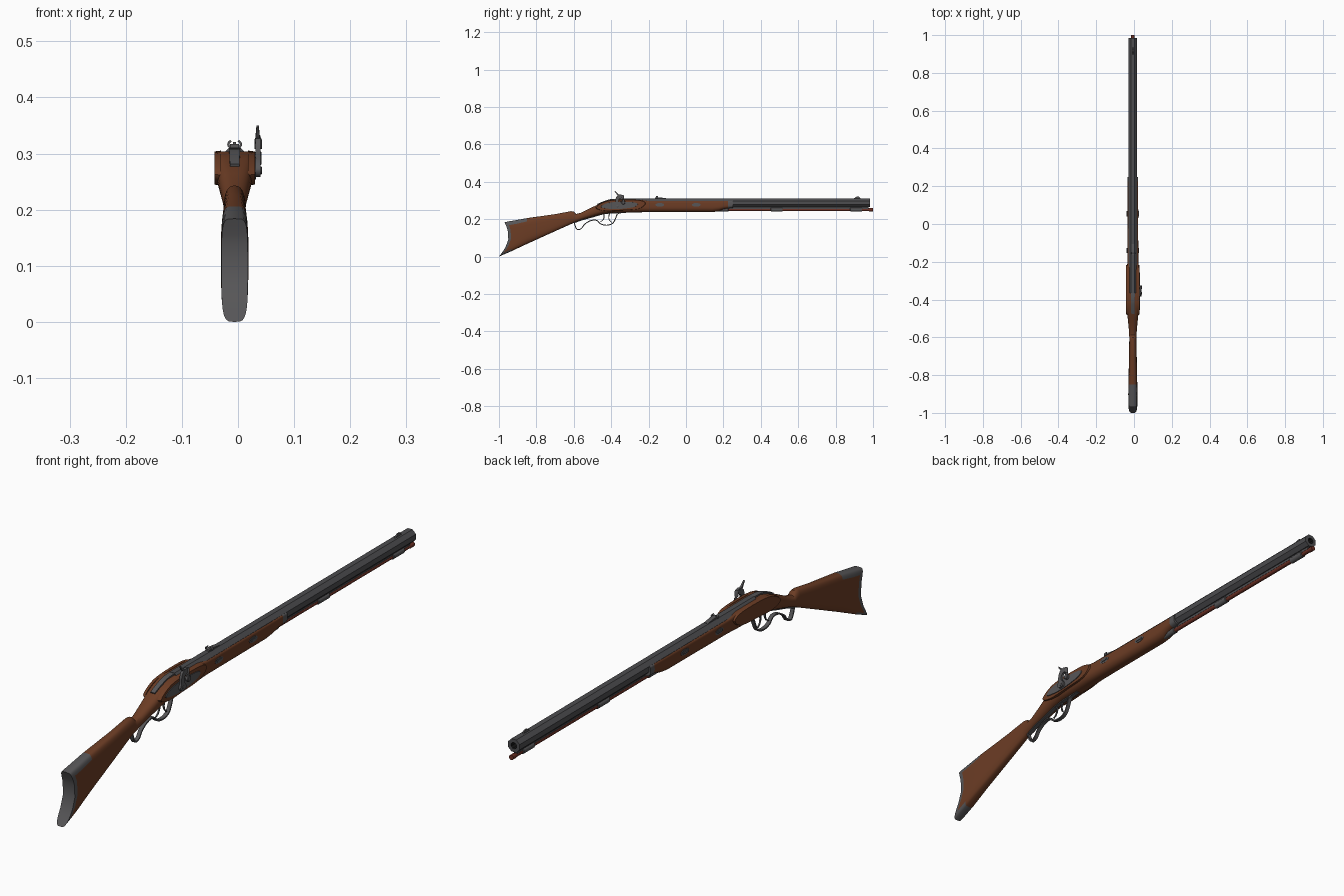
import bpy, bmesh, math
from mathutils import Vector

if "Cube" in bpy.data.objects:
    bpy.data.objects.remove(bpy.data.objects["Cube"])

CX = -0.006  # the gun's centre plane (the hammer sticks out to the right)


def material(name, rgb):
    m = bpy.data.materials.new(name)
    m.diffuse_color = (*rgb, 1)
    m.use_nodes = True
    m.node_tree.nodes["Principled BSDF"].inputs["Base Color"].default_value = m.diffuse_color
    return m


WOOD = material("walnut wood", (0.150, 0.046, 0.018))
STEEL = material("steel fittings", (0.095, 0.093, 0.097))
BARREL = material("barrel steel", (0.075, 0.075, 0.080))
ROD = material("red rod wood", (0.150, 0.030, 0.018))
DARK = material("dark bore", (0.008, 0.008, 0.008))


def make(name, verts, faces, mats, angle=35):
    me = bpy.data.meshes.new(name)
    me.from_pydata([(x + CX, y, z) for x, y, z in verts], [], faces)
    for m in mats:
        me.materials.append(m)
    bm = bmesh.new()
    bm.from_mesh(me)
    bmesh.ops.remove_doubles(bm, verts=bm.verts, dist=1e-6)
    bmesh.ops.recalc_face_normals(bm, faces=bm.faces)
    bm.to_mesh(me)
    bm.free()
    ob = bpy.data.objects.new(name, me)
    bpy.context.collection.objects.link(ob)
    bpy.ops.object.select_all(action='DESELECT')
    ob.select_set(True)
    bpy.context.view_layer.objects.active = ob
    bpy.ops.object.shade_smooth_by_angle(angle=math.radians(angle))
    return ob


def spline(pts, closed=False, k=5):
    """Smooth curve through 2D points."""
    p = [Vector(q) for q in pts]
    n = len(p)
    out = []
    for i in range(n if closed else n - 1):
        if closed:
            a, b, c, d = (p[(i + j) % n] for j in (-1, 0, 1, 2))
        else:
            a, b, c, d = p[max(i - 1, 0)], p[i], p[i + 1], p[min(i + 2, n - 1)]
        for s in range(k):
            t = s / k
            out.append(0.5 * (2 * b + (c - a) * t + (2 * a - 5 * b + 4 * c - d) * t * t
                              + (3 * b - a - 3 * c + d) * t ** 3))
    return out if closed else out + [p[-1]]


def plate(name, pts, x0, x1, mat, smooth=True, inset=1.0):
    """Side-view outline (y, z) extruded along x; inset shrinks the x1 face."""
    p = spline(pts, True, 4) if smooth else [Vector(q) for q in pts]
    n = len(p)
    c = sum(p, Vector((0, 0))) / n
    verts = [(x0, q.x, q.y) for q in p] + [(x1, *(c + (q - c) * inset)) for q in p]
    faces = [list(range(n)), list(range(n, 2 * n))]
    faces += [(i, (i + 1) % n, n + (i + 1) % n, n + i) for i in range(n)]
    return make(name, verts, faces, [mat])


def strap(name, pts, thick, width, mat, plane="yz", at=0.0, tip=1.0):
    """Flat band following a 2D path; tip scales the section at the far end."""
    p = spline(pts)
    n = len(p)
    verts, faces = [], []
    for i, q in enumerate(p):
        d = (p[min(i + 1, n - 1)] - p[max(i - 1, 0)]).normalized()
        k = 1 + (tip - 1) * i / (n - 1)
        nrm = Vector((-d.y, d.x)) * thick / 2 * k
        for s, w in ((1, -1), (1, 1), (-1, 1), (-1, -1)):
            r, o = q + nrm * s, at + w * width / 2 * k
            verts.append((o, r.x, r.y) if plane == "yz" else (r.x, o, r.y))
    for i in range(n - 1):
        faces += [(4 * i + j, 4 * i + (j + 1) % 4, 4 * i + 4 + (j + 1) % 4, 4 * i + 4 + j) for j in range(4)]
    faces += [(0, 1, 2, 3), tuple(range(4 * n - 4, 4 * n))]
    return make(name, verts, faces, [mat])


def lathe(name, prof, n, origin, mats, axis="y", turn=0.0):
    """Revolve (distance, radius) pairs about an axis through origin."""
    verts, faces = [], []
    for d, r in prof:
        for j in range(n):
            a = 2 * math.pi * j / n + turn
            u, v = max(r, 1e-5) * math.cos(a), max(r, 1e-5) * math.sin(a)
            off = {"y": (u, d, v), "x": (d, u, v), "z": (u, v, d)}[axis]
            verts.append([o + f for o, f in zip(origin, off)])
    for i in range(len(prof) - 1):
        faces += [(i * n + j, i * n + (j + 1) % n, (i + 1) * n + (j + 1) % n, (i + 1) * n + j) for j in range(n)]
    faces += [tuple(range(n)), tuple(range(len(prof) * n - n, len(prof) * n))]
    return make(name, verts, faces, mats)


# Stock sections: y, bottom, top, half width, top squareness, bottom squareness, butt curve
SECTIONS = [
    (-.970, .000, .184, .0235, 5, 4, 1), (-.955, .007, .187, .024, 5, 4, 1),
    (-.915, .028, .194, .0245, 4.5, 4, .7), (-.850, .068, .206, .0235, 4, 3.5, 0),
    (-.70, .136, .227, .0205, 3, 3, 0), (-.615, .174, .243, .019, 2.3, 2.5, 0),
    (-.600, .180, .241, .019, 2.2, 2.5, 0), (-.588, .185, .228, .0195, 2.2, 2.4, 0),
    (-.56, .196, .235, .021, 2.2, 2.3, 0), (-.50, .213, .265, .027, 2.5, 2.3, 0),
    (-.446, .228, .290, .032, 4, 2.4, 0), (-.40, .234, .304, .033, 7, 2.5, 0),
    (-.25, .237, .304, .032, 7, 2.5, 0), (-.20, .238, .298, .029, 7, 2.4, 0),
    (.14, .238, .298, .0275, 7, 2.3, 0), (.175, .243, .298, .0275, 7, 2.3, 0),
    (.20, .253, .298, .0275, 7, 2.6, 0), (.225, .258, .298, .0275, 7, 3, 0),
    (.250, .260, .298, .0275, 7, 3, 0)]
N = 32
verts, faces, rows = [], [], []
for y0, zb, zt, w, et, eb, k in SECTIONS:
    for j in range(N):
        a = 2 * math.pi * j / N
        c, s = math.cos(a), math.sin(a)
        e = et if s > 0 else eb
        v = math.copysign(abs(s) ** (2 / e), s)
        h = (v + 1) / 2
        curve = -.03 * (1 - h) + .035 * math.sin(math.pi * h)
        verts.append((w * math.copysign(abs(c) ** (2 / e), c), y0 + k * curve, zb + (zt - zb) * h))
for i in range(len(SECTIONS) - 1):
    for j in range(N):
        faces.append((i * N + j, i * N + (j + 1) % N, (i + 1) * N + (j + 1) % N, (i + 1) * N + j))
        s = math.sin(2 * math.pi * (j + .5) / N)
        metal = i == 0 or i == len(SECTIONS) - 2 or (i < 3 and s > .5) or (i < 2 and s < -.75)
        rows.append(int(metal))
# hollow butt end in strips, plus the nose end
for j in range(-N // 4, N // 4):
    faces.append((j % N, (j + 1) % N, (N // 2 - j - 1) % N, (N // 2 - j) % N)
                 if -N // 4 < j < N // 4 - 1 else
                 (((j + 1) % N, (N // 2 - j - 1) % N, j % N) if j < 0 else
                  (j % N, (j + 1) % N, (N // 2 - j) % N)))
    rows.append(1)
faces.append(tuple(range(len(verts) - N, len(verts))))
rows.append(1)
stock = make("stock", verts, faces, [WOOD, STEEL])
for f, m in zip(stock.data.polygons, rows):
    f.material_index = m

# Raised wood panels on both sides of the lock
PANEL = [(-.485, .262), (-.44, .293), (-.37, .304), (-.25, .303), (-.212, .285),
         (-.25, .255), (-.35, .247), (-.44, .244)]
for side, sx in (("left", -1), ("right", 1)):
    plate(side + "_lock_panel", PANEL, sx * .024, sx * .036, WOOD, inset=.95)

# Octagonal barrel with bore, under-rib and breech tang
R = .023 / math.cos(math.pi / 8)
barrel = lathe("barrel", [(-.365, R), (.985, R), (.985, .0115), (.90, .0115)],
               8, (0, 0, .288), [BARREL, DARK], turn=math.pi / 8)
for f in barrel.data.polygons:
    if f.center.y > .89 and all(math.hypot(barrel.data.vertices[v].co.x - CX,
                                barrel.data.vertices[v].co.z - .288) < .012 for v in f.vertices):
        f.material_index = 1
plate("under_rib", [(.2, .256), (.975, .256), (.975, .268), (.2, .268)], -.006, .006, BARREL, False)
strap("breech_tang", [(-.34, .307), (-.40, .305), (-.44, .2935), (-.475, .279)], .006, .021, STEEL, tip=.8)

# Ramrod and its ferrules
lathe("ramrod", [(.15, .0075), (.975, .0075), (.98, .009), (1.0, .009)], 16, (0, 0, .251), [ROD])
for i, y in enumerate((.195, .485, .91)):
    lathe(f"ferrule_{i}", [(-.032, .009), (-.03, .0112), (.03, .0112), (.032, .009)], 16, (0, y, .252), [STEEL])

# Wedge plates in the fore-end
for i, y in enumerate((-.14, .055)):
    for sx in (-1, 1):
        oval = [(y + .023 * math.cos(a), .277 + .010 * math.sin(a)) for a in [k * math.pi / 6 for k in range(12)]]
        plate(f"wedge_plate_{i}_{sx}", oval, sx * .024, sx * .0295, STEEL)
    plate(f"wedge_{i}", [(y - .014, .274), (y + .014, .274), (y + .014, .281), (y - .014, .281)],
          -.033, .032, STEEL, False)

# Sights
plate("rear_sight_base", [(-.165, .309), (-.105, .309), (-.105, .312), (-.14, .317), (-.165, .317)],
      -.008, .008, STEEL, False)
horns = [(.0112 * math.cos(a), .3165 + .0075 * math.sin(a)) for a in
         [math.radians(d) for d in range(-235, 56, 29)]]
strap("rear_sight_horns", horns, .004, .010, STEEL, "xz", -.155)
plate("front_sight", [(.895, .309), (.935, .309), (.925, .321), (.912, .321)], -.0025, .0025, STEEL, False)

# Lock plate, drum, nipple
plate("lock_plate", [(-.458, .266), (-.42, .287), (-.35, .294), (-.28, .291), (-.255, .281),
                     (-.28, .264), (-.36, .254), (-.42, .256)], .03, .0385, STEEL, inset=.97)
lathe("drum", [(.02, .010), (.046, .010), (.048, .008)], 16, (0, -.335, .289), [STEEL], "x")
lathe("nipple", [(0, .006), (.01, .006), (.012, .004), (.024, .0035)], 12, (.042, -.335, .292), [STEEL], "z")

# Hammer
plate("hammer_body", [(-.374, .259), (-.352, .262), (-.352, .276), (-.362, .290), (-.357, .307),
                      (-.342, .315), (-.336, .326), (-.352, .332), (-.370, .323), (-.377, .305),
                      (-.378, .285), (-.383, .270)], .0375, .0465, STEEL)
lathe("hammer_cup", [(0, .0065), (.016, .007), (.022, .004)], 12, (.042, -.338, .308), [STEEL], "z")
strap("hammer_spur", [(-.350, .322), (-.364, .331), (-.372, .340), (-.380, .349)], .009, .009, STEEL, at=.041, tip=.45)
lathe("hammer_screw", [(.04, .007), (.048, .007), (.049, .005)], 12, (0, -.366, .270), [STEEL], "x")

# Trigger guard with scroll, trigger plate and two triggers
strap("trigger_guard", [(-.335, .236), (-.365, .229), (-.377, .203), (-.392, .178), (-.422, .168), (-.455, .174),
                        (-.478, .194), (-.510, .192), (-.541, .174), (-.560, .150), (-.580, .145),
                        (-.590, .158), (-.598, .182)], .005, .014, STEEL)
strap("trigger_plate", [(-.32, .236), (-.40, .233), (-.446, .227), (-.50, .212), (-.56, .195), (-.60, .180)],
      .005, .015, STEEL)
strap("front_trigger", [(-.408, .234), (-.413, .212), (-.409, .195), (-.397, .183)], .005, .006, STEEL, tip=.7)
strap("rear_trigger", [(-.440, .230), (-.438, .210), (-.446, .194), (-.458, .186)], .005, .006, STEEL, tip=.7)
